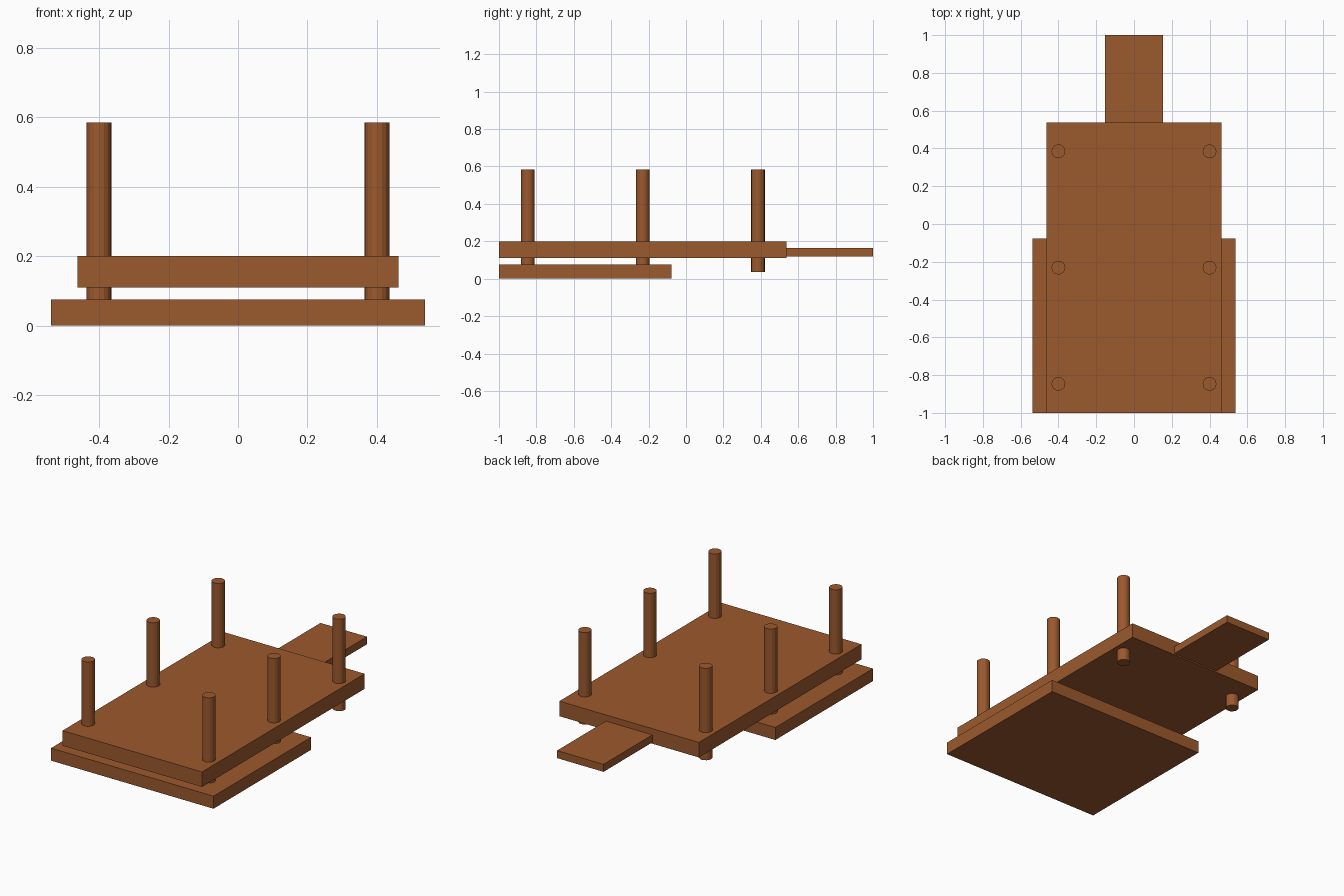
import bpy

if "Cube" in bpy.data.objects:
    bpy.data.objects.remove(bpy.data.objects["Cube"])

wood = bpy.data.materials.new("brown wood")
wood.diffuse_color = (0.33, 0.10, 0.026, 1)
wood.use_nodes = True
wood.node_tree.nodes["Principled BSDF"].inputs["Base Color"].default_value = wood.diffuse_color


def slab(name, half_width, y0, y1, z0, z1):
    """Board centred on x = 0, spanning y0..y1 and z0..z1."""
    bpy.ops.mesh.primitive_cube_add(size=1, location=(0, (y0 + y1) / 2, (z0 + z1) / 2))
    ob = bpy.context.object
    ob.name = name
    ob.scale = (2 * half_width, y1 - y0, z1 - z0)
    bpy.ops.object.transform_apply(location=False, rotation=False, scale=True)
    ob.data.materials.append(wood)


def post(name, x, y, z0=0.035, z1=0.585, radius=0.0365):
    """Upright round post passing through the deck."""
    bpy.ops.mesh.primitive_cylinder_add(vertices=16, radius=radius, depth=z1 - z0,
                                        location=(x, y, (z0 + z1) / 2))
    ob = bpy.context.object
    ob.name = name
    ob.data.materials.append(wood)


# Stacked boards
slab("base_board", 0.538, -1.0, -0.077, 0.0, 0.075)
slab("deck", 0.462, -1.0, 0.538, 0.11, 0.20)
slab("rear_tongue", 0.154, 0.538, 1.0, 0.118, 0.163)

# Two rows of three posts
for side, x in (("left", -0.4), ("right", 0.4)):
    for row, y in (("front", -0.846), ("middle", -0.231), ("rear", 0.385)):
        post(f"{row}_{side}_post", x, y)
